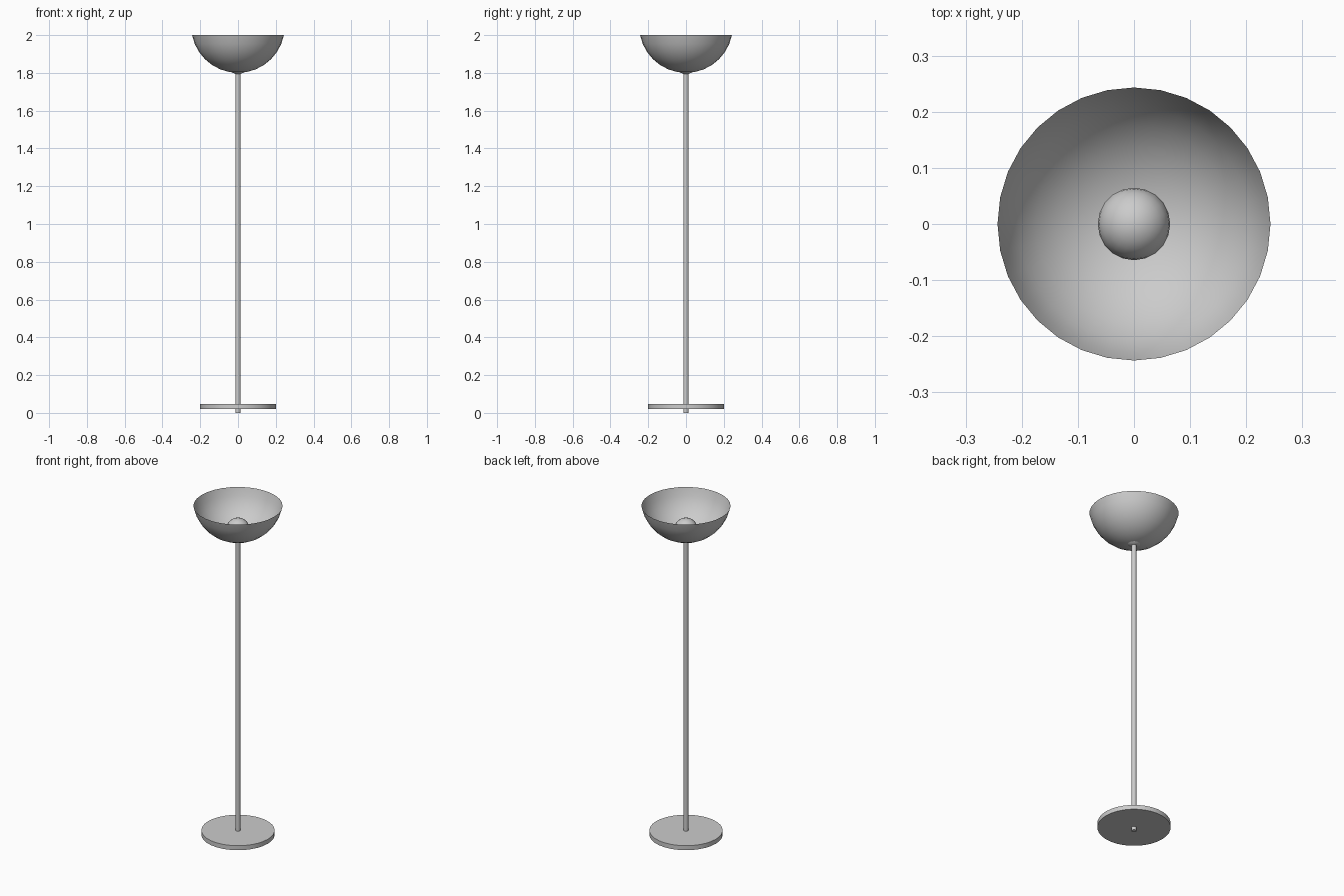
import bpy, bmesh
from math import radians
from mathutils import Matrix

if "Cube" in bpy.data.objects:
    bpy.data.objects.remove(bpy.data.objects["Cube"])


def add_object(name, bm, smooth_angle):
    mesh = bpy.data.meshes.new(name)
    bm.to_mesh(mesh)
    bm.free()
    obj = bpy.data.objects.new(name, mesh)
    bpy.context.collection.objects.link(obj)
    bpy.ops.object.select_all(action='DESELECT')
    bpy.context.view_layer.objects.active = obj
    obj.select_set(True)
    bpy.ops.object.shade_smooth_by_angle(angle=radians(smooth_angle))
    return obj


def cylinder(name, radius, z0, z1, sides):
    bm = bmesh.new()
    bmesh.ops.create_cone(bm, cap_ends=True, segments=sides, radius1=radius,
                          radius2=radius, depth=z1 - z0,
                          matrix=Matrix.Translation((0, 0, (z0 + z1) / 2)))
    return add_object(name, bm, 30)


def sphere_mesh(radius, z, segments, rings):
    bm = bmesh.new()
    bmesh.ops.create_uvsphere(bm, u_segments=segments, v_segments=rings, radius=radius,
                              matrix=Matrix.Translation((0, 0, z)))
    return bm


# Base disc and the pole that runs through it
cylinder("base", 0.2, 0.021, 0.048, 32)
cylinder("pole", 0.0135, 0.0, 1.81, 32)

# Open bowl shade: lower part of a sphere, cut off at the rim
shade = sphere_mesh(0.248, 2.0484, 32, 16)
bmesh.ops.delete(shade, geom=[v for v in shade.verts if v.co.z > 2.005], context='VERTS')
add_object("bowl_shade", shade, 60)

# Round bulb resting in the bowl
add_object("bulb", sphere_mesh(0.0645, 1.858, 20, 12), 60)
